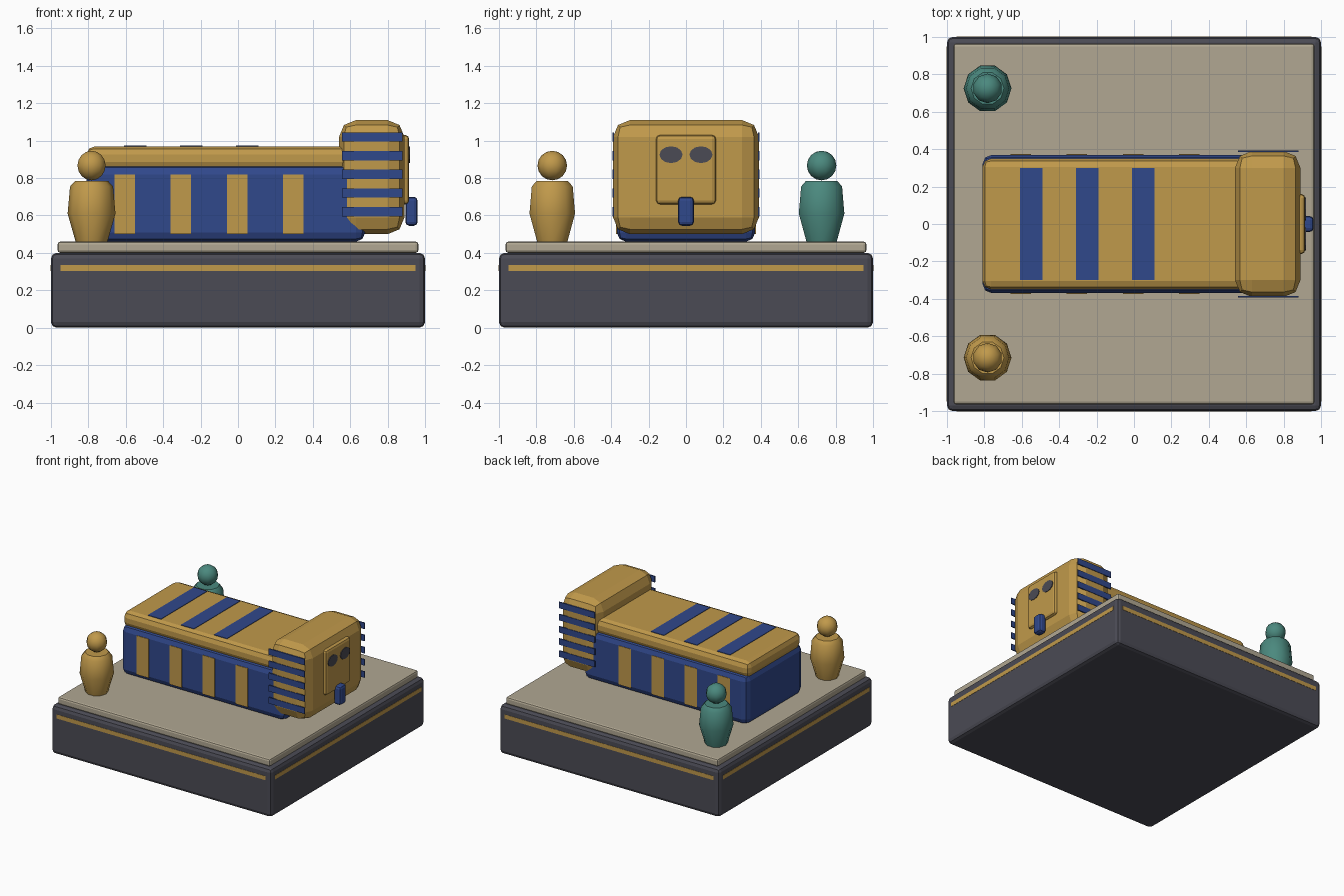
import bpy
import bmesh
import math

if "Cube" in bpy.data.objects:
    bpy.data.objects.remove(bpy.data.objects["Cube"])


def colour(name, rgb):
    m = bpy.data.materials.new(name)
    m.diffuse_color = (*rgb, 1)
    m.use_nodes = True
    m.node_tree.nodes["Principled BSDF"].inputs["Base Color"].default_value = m.diffuse_color
    return m


GOLD = colour("gold", (0.53, 0.32, 0.07))
BLUE = colour("deep blue", (0.03, 0.065, 0.26))
DARK = colour("charcoal", (0.07, 0.07, 0.09))
STONE = colour("pale stone", (0.44, 0.39, 0.29))
TEAL = colour("teal", (0.07, 0.25, 0.21))


def finish(bm, name, mat, angle=30):
    bmesh.ops.recalc_face_normals(bm, faces=bm.faces)
    me = bpy.data.meshes.new(name)
    bm.to_mesh(me)
    bm.free()
    me.materials.append(mat)
    ob = bpy.data.objects.new(name, me)
    bpy.context.collection.objects.link(ob)
    bpy.ops.object.select_all(action='DESELECT')
    ob.select_set(True)
    bpy.context.view_layer.objects.active = ob
    if angle:
        bpy.ops.object.shade_smooth_by_angle(angle=math.radians(angle))
    return ob


def box(name, mat, x, y, z, bevel=0.0, segments=2):
    """Box between (min, max) ranges, with optional rounded edges."""
    bm = bmesh.new()
    bmesh.ops.create_cube(bm, size=1)
    for v in bm.verts:
        for i, (a, b) in enumerate((x, y, z)):
            v.co[i] = (a + b) / 2 + v.co[i] * (b - a)
    if bevel:
        bmesh.ops.bevel(bm, geom=bm.edges[:], offset=bevel, segments=segments,
                        profile=0.5, affect='EDGES')
    return finish(bm, name, mat, 0)


def lathe(name, mat, cx, cy, profile, sides):
    """Closed solid turned from (radius, height) points."""
    bm = bmesh.new()
    rings = [[bm.verts.new((cx + r * math.cos(2 * math.pi * i / sides),
                            cy + r * math.sin(2 * math.pi * i / sides), z))
              for i in range(sides)] for r, z in profile]
    for lo, hi in zip(rings, rings[1:]):
        for i in range(sides):
            j = (i + 1) % sides
            bm.faces.new((lo[i], lo[j], hi[j], hi[i]))
    bm.faces.new(rings[0][::-1])
    bm.faces.new(rings[-1])
    return finish(bm, name, mat, 40)


# Plinth, its gold trim and the stone slab
box("plinth", DARK, (-1, 1), (-1, 1), (0, 0.4), 0.03)
box("slab", STONE, (-0.965, 0.965), (-0.965, 0.965), (0.4, 0.46), 0.015)
for s, side in ((-1, "negative"), (1, "positive")):
    edge = sorted((s * 0.996, s * 1.002))
    box("plinth_trim_y_" + side, GOLD, (-0.95, 0.95), edge, (0.302, 0.335))
    box("plinth_trim_x_" + side, GOLD, edge, (-0.95, 0.95), (0.302, 0.335))

# Casket body and lid
box("casket_body", BLUE, (-0.81, 0.68), (-0.37, 0.37), (0.46, 0.87), 0.05)
box("casket_lid", GOLD, (-0.81, 0.64), (-0.35, 0.35), (0.84, 0.97), 0.045)

# Painted bands on the casket sides and lid
for s in (-1, 1):
    for i in range(4):
        x = -0.605 + 0.3 * i
        box("side_band", GOLD, (x - 0.055, x + 0.055),
            sorted((s * 0.367, s * 0.374)), (0.5, 0.82))
for i in range(3):
    x = -0.55 + 0.3 * i
    box("lid_band", BLUE, (x - 0.06, x + 0.06), (-0.3, 0.3), (0.967, 0.974))

# Headdress block with striped sides
box("headdress", GOLD, (0.54, 0.89), (-0.39, 0.39), (0.5, 1.11), 0.09)
for s in (-1, 1):
    for i in range(5):
        z = 0.62 + 0.1 * i
        box("headdress_stripe", BLUE, (0.555, 0.88),
            sorted((s * 0.385, s * 0.394)), (z - 0.025, z + 0.025))

# Face, eyes and beard
box("face", GOLD, (0.85, 0.915), (-0.16, 0.16), (0.66, 1.03), 0.02)
for s in (-1, 1):
    bm = bmesh.new()
    bmesh.ops.create_cone(bm, cap_ends=True, segments=12, radius1=1, radius2=1, depth=1)
    for v in bm.verts:
        a, b, c = v.co
        v.co = (0.916 + c * 0.008, s * 0.08 + a * 0.062, 0.925 + b * 0.045)
    finish(bm, "eye", DARK, 0)
box("beard", BLUE, (0.895, 0.96), (-0.042, 0.042), (0.545, 0.7), 0.02)

# Two standing figures
for name, mat, y in (("gold_figure", GOLD, -0.715), ("teal_figure", TEAL, 0.725)):
    lathe(name + "_body", mat, -0.783, y,
          [(0.085, 0.46), (0.128, 0.61), (0.115, 0.755), (0.088, 0.785)], 10)
    bm = bmesh.new()
    bmesh.ops.create_uvsphere(bm, u_segments=10, v_segments=8, radius=0.079)
    bmesh.ops.translate(bm, verts=bm.verts, vec=(-0.783, y, 0.867))
    finish(bm, name + "_head", mat, 50)
